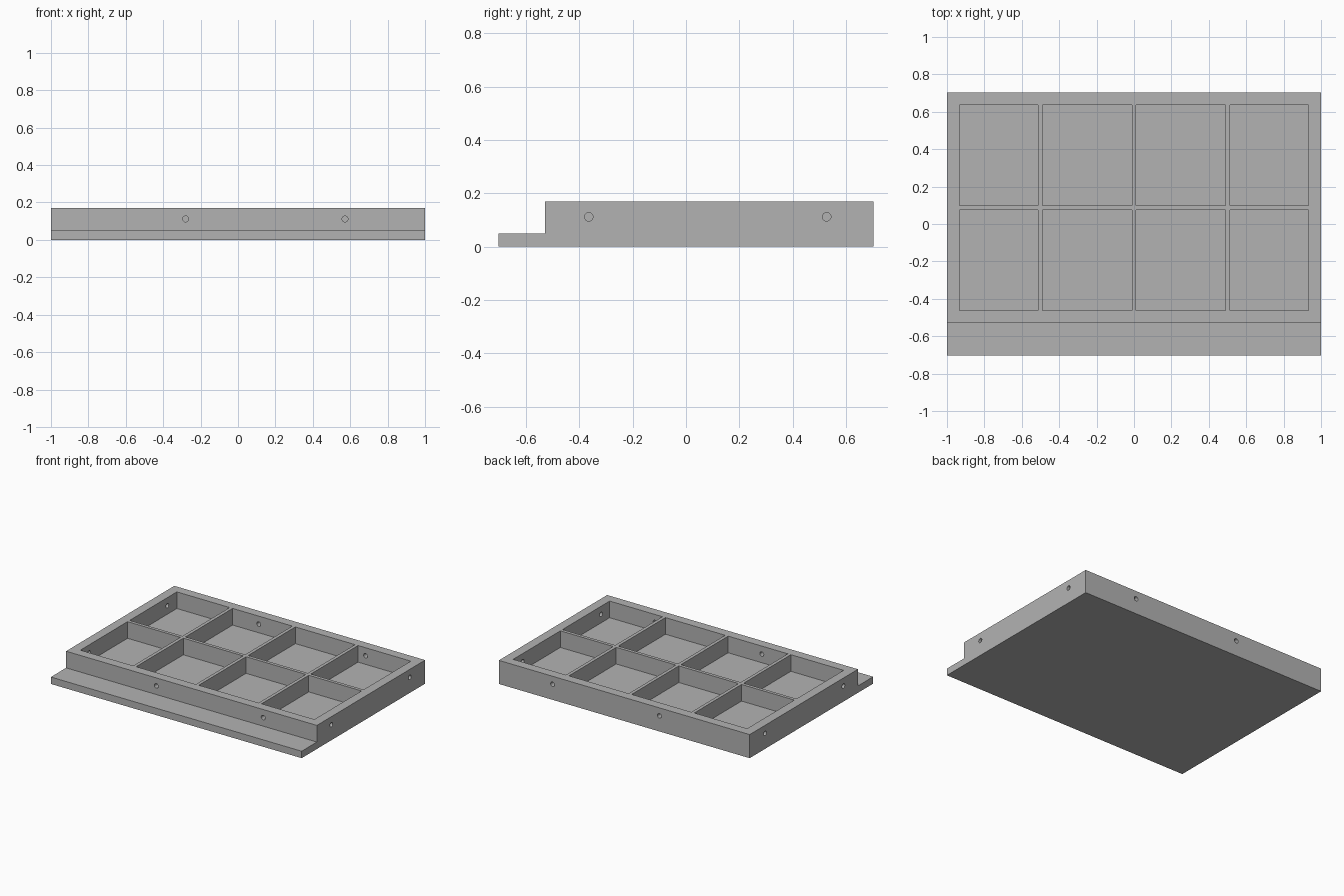
import bpy
import bmesh
from mathutils import Matrix, Vector

default_cube = bpy.data.objects.get("Cube")
if default_cube:
    bpy.data.objects.remove(default_cube, do_unlink=True)

HALF_X, HALF_Y, HEIGHT = 1.0, 0.703, 0.17
STEP_Y = -0.53          # front of the raised frame
FLOOR = 0.05            # lip and compartment floor height
WALL, RIB = 0.067, 0.012
HOLE_Z, HOLE_R = 0.112, 0.016

grey = bpy.data.materials.new("plain_grey")
grey.use_nodes = True
colour = (0.45, 0.45, 0.45, 1)
grey.diffuse_color = colour
grey.node_tree.nodes["Principled BSDF"].inputs["Base Color"].default_value = colour


def make_object(name, bm):
    bmesh.ops.recalc_face_normals(bm, faces=bm.faces)
    mesh = bpy.data.meshes.new(name)
    bm.to_mesh(mesh)
    bm.free()
    mesh.materials.append(grey)
    obj = bpy.data.objects.new(name, mesh)
    bpy.context.collection.objects.link(obj)
    return obj


def add_box(bm, low, high):
    low, high = Vector(low), Vector(high)
    matrix = Matrix.Translation((low + high) / 2) @ Matrix.Diagonal((*(high - low), 1))
    bmesh.ops.create_cube(bm, size=1, matrix=matrix)


def add_drill(bm, centre, axis):
    turn = Vector((0, 0, 1)).rotation_difference(Vector(axis)).to_matrix().to_4x4()
    bmesh.ops.create_cone(bm, cap_ends=True, segments=24, radius1=HOLE_R, radius2=HOLE_R,
                          depth=0.16, matrix=Matrix.Translation(centre) @ turn)


def cut(target, cutter):
    cutter.hide_render = True
    mod = target.modifiers.new("cut", "BOOLEAN")
    mod.operation, mod.solver, mod.object = "DIFFERENCE", "EXACT", cutter
    bpy.context.view_layer.objects.active = target
    bpy.ops.object.modifier_apply(modifier=mod.name)
    bpy.data.objects.remove(cutter, do_unlink=True)


# Stepped body: side profile extruded across the width
bm = bmesh.new()
profile = [(-HALF_Y, 0), (HALF_Y, 0), (HALF_Y, HEIGHT),
           (STEP_Y, HEIGHT), (STEP_Y, FLOOR), (-HALF_Y, FLOOR)]
side = bm.faces.new([bm.verts.new((-HALF_X, y, z)) for y, z in profile])
extruded = bmesh.ops.extrude_face_region(bm, geom=[side])["geom"]
bmesh.ops.translate(bm, vec=(2 * HALF_X, 0, 0),
                    verts=[v for v in extruded if isinstance(v, bmesh.types.BMVert)])
tray = make_object("divided_tray", bm)

# Eight compartments in two rows of four, separated by thin ribs
inner_x = HALF_X - WALL
front, back = STEP_Y + WALL, HALF_Y - WALL
middle = (front + back) / 2
columns = [(-inner_x, -0.5 - RIB), (-0.5 + RIB, -RIB), (RIB, 0.5 - RIB), (0.5 + RIB, inner_x)]
rows = [(front, middle - RIB), (middle + RIB, back)]
bm = bmesh.new()
for x0, x1 in columns:
    for y0, y1 in rows:
        add_box(bm, (x0, y0, FLOOR), (x1, y1, HEIGHT + 0.1))
cut(tray, make_object("compartment_cutter", bm))

# Screw holes through the outer walls, two on each side
bm = bmesh.new()
for x in (-0.28, 0.572):
    for y in (STEP_Y + WALL / 2, HALF_Y - WALL / 2):
        add_drill(bm, (x, y, HOLE_Z), (0, 1, 0))
for y in (-0.365, 0.528):
    for x in (-HALF_X + WALL / 2, HALF_X - WALL / 2):
        add_drill(bm, (x, y, HOLE_Z), (1, 0, 0))
cut(tray, make_object("hole_cutter", bm))

# Smooth hole walls, keep every other edge sharp
for obj in bpy.context.selected_objects:
    obj.select_set(False)
tray.select_set(True)
bpy.context.view_layer.objects.active = tray
bpy.ops.object.shade_smooth_by_angle()
